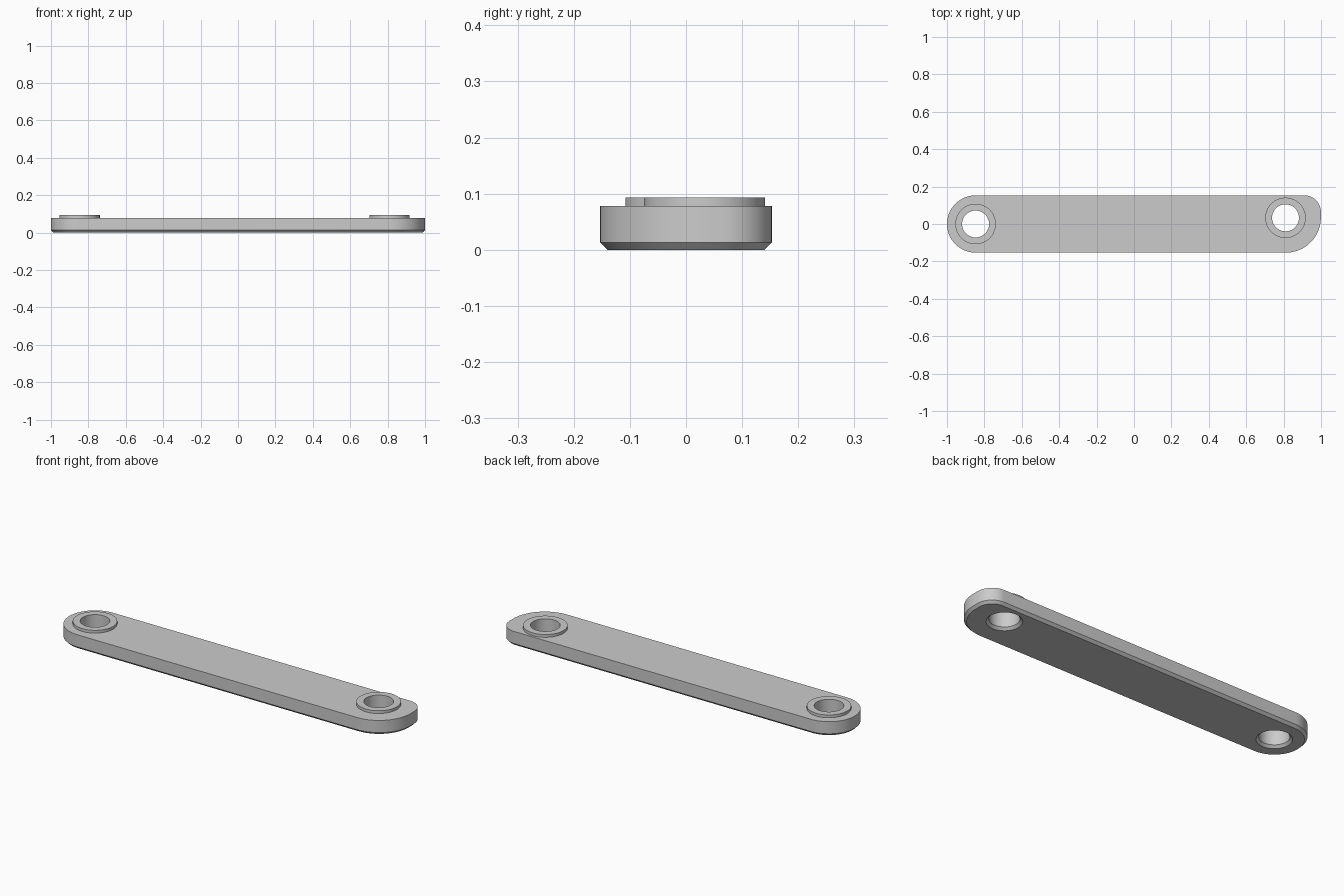
import bpy
import bmesh
from math import cos, sin, pi

cube = bpy.data.objects.get("Cube")
if cube:
    bpy.data.objects.remove(cube, do_unlink=True)

PLATE_TOP, BOSS_TOP, CHAMFER = 0.078, 0.093, 0.013
HOLE_R, BOSS_R = 0.072, 0.108
HOLES = {"right": (-0.847, 0.0), "left": (0.81, 0.033)}

grey = bpy.data.materials.new("plain_grey")
grey.use_nodes = True
grey.diffuse_color = (0.6, 0.6, 0.6, 1)
grey.node_tree.nodes["Principled BSDF"].inputs["Base Color"].default_value = (0.6, 0.6, 0.6, 1)


def arc(cx, cy, r, start, end, n):
    """Points on an anticlockwise arc, angles in quarter turns."""
    angles = [(start + (end - start) * i / n) * pi / 2 for i in range(n + 1)]
    return [(cx + r * cos(a), cy + r * sin(a)) for a in angles]


def circle(centre, r):
    return arc(*centre, r, 0, 4, 64)[:-1]


def outline(inset):
    """Plate outline: round right end, lopsided left end."""
    return (arc(-0.847, 0, 0.153 - inset, 1, 3, 40)
            + arc(0.812, 0.034, 0.187 - inset, -1, 0, 24)
            + arc(0.911, 0.065, 0.088 - inset, 0, 1, 16))


def ring(bm, points, z):
    return [bm.verts.new((x, y, z)) for x, y in points]


def bridge(bm, *rings):
    for a, b in zip(rings, rings[1:]):
        for i in range(len(a)):
            j = (i + 1) % len(a)
            bm.faces.new((a[i], a[j], b[j], b[i]))


def cap(bm, rings):
    """Flat face bounded by an outer ring and hole rings."""
    edges = [bm.edges.get((r[i - 1], r[i])) for r in rings for i in range(len(r))]
    bmesh.ops.triangle_fill(bm, use_beauty=True, use_dissolve=False, edges=edges)


def finish(bm, name):
    mesh = bpy.data.meshes.new(name)
    bm.to_mesh(mesh)
    bm.free()
    mesh.materials.append(grey)
    obj = bpy.data.objects.new(name, mesh)
    bpy.context.collection.objects.link(obj)
    bpy.ops.object.select_all(action="DESELECT")
    obj.select_set(True)
    bpy.context.view_layer.objects.active = obj
    bpy.ops.object.shade_smooth_by_angle(angle=pi / 6)


# Link plate with chamfered underside and countersunk holes
bm = bmesh.new()
walls = [[ring(bm, outline(CHAMFER), 0), ring(bm, outline(0), CHAMFER),
          ring(bm, outline(0), PLATE_TOP)]]
for centre in HOLES.values():
    walls.append([ring(bm, circle(centre, HOLE_R + CHAMFER), 0),
                  ring(bm, circle(centre, HOLE_R), CHAMFER),
                  ring(bm, circle(centre, HOLE_R), PLATE_TOP)])
for wall in walls:
    bridge(bm, *wall)
cap(bm, [wall[0] for wall in walls])
cap(bm, [wall[-1] for wall in walls])
bmesh.ops.recalc_face_normals(bm, faces=bm.faces[:])
finish(bm, "link_plate")

# Raised bosses around the holes
for side, centre in HOLES.items():
    bm = bmesh.new()
    bridge(bm, ring(bm, circle(centre, BOSS_R), PLATE_TOP),
           ring(bm, circle(centre, BOSS_R), BOSS_TOP),
           ring(bm, circle(centre, HOLE_R), BOSS_TOP),
           ring(bm, circle(centre, HOLE_R), PLATE_TOP))
    finish(bm, side + "_boss")
